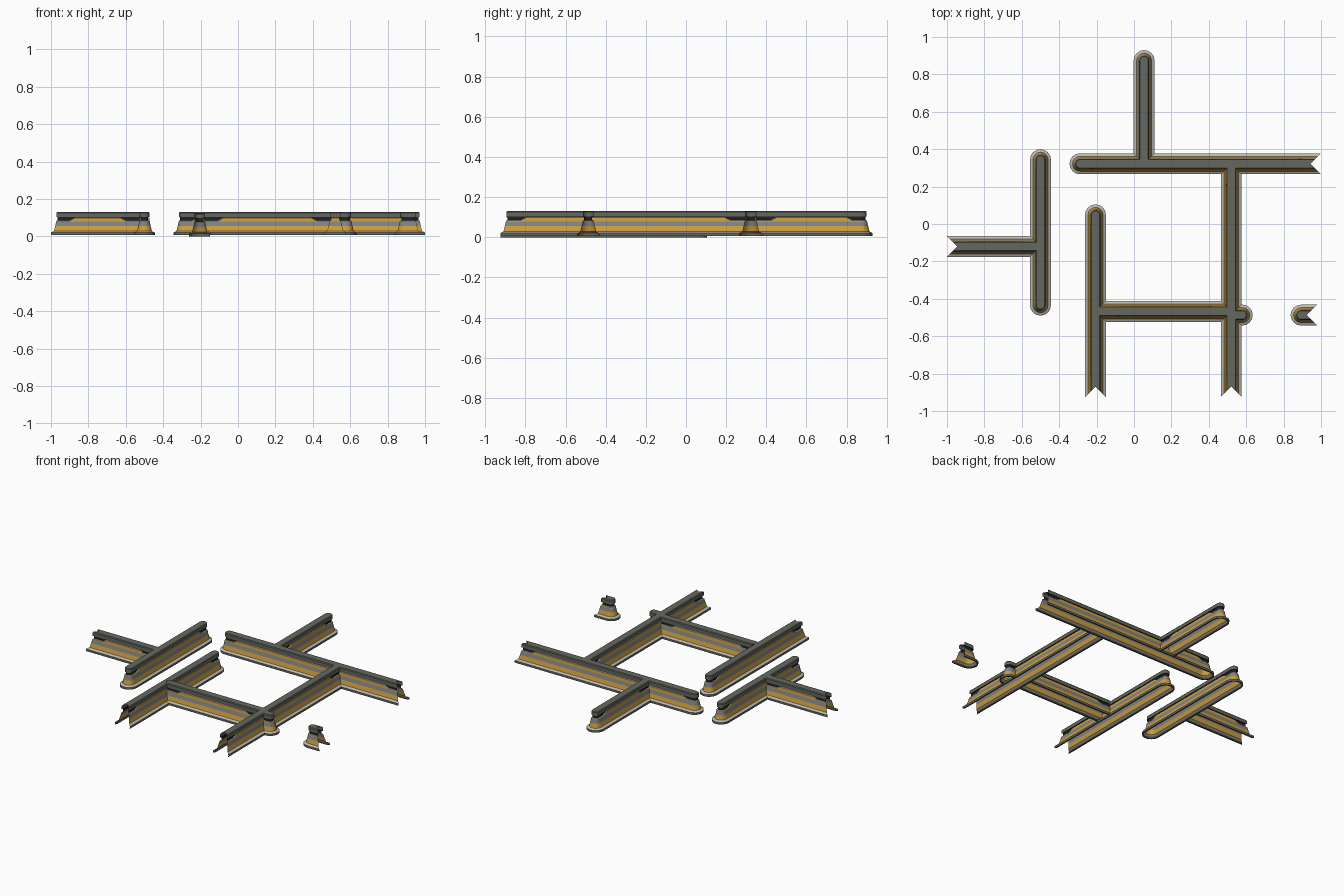
import bpy, bmesh, math
from mathutils import Vector

cube = bpy.data.objects.get("Cube")
if cube:
    bpy.data.objects.remove(cube)


def make_material(name, rgb):
    mat = bpy.data.materials.new(name)
    mat.use_nodes = True
    mat.diffuse_color = (*rgb, 1)
    mat.node_tree.nodes["Principled BSDF"].inputs["Base Color"].default_value = (*rgb, 1)
    return mat


DARK, LIGHT, GOLD, GRAY, BLACK = range(5)
materials = [
    make_material("dark grey", (0.13, 0.14, 0.115)),
    make_material("pale stone", (0.5, 0.48, 0.43)),
    make_material("gold", (0.6, 0.34, 0.05)),
    make_material("mid grey", (0.22, 0.23, 0.24)),
    make_material("black", (0.015, 0.015, 0.015)),
]

HALF = 0.056    # half width of the foot
LIFT = 0.015    # rise of the gold panel along the middle of a wall

# Half section from foot to ridge: half width, height, colour of next strip, lift
PROFILE = [
    (0.046, 0.006, DARK, 0),
    (HALF, 0.006, DARK, 0),
    (HALF, 0.020, LIGHT, 0),
    (0.040, 0.028, GOLD, 0),
    (0.033, 0.056, GRAY, 0),
    (0.028, 0.079, GOLD, 0),
    (0.026, 0.083, LIGHT, 1),
    (0.020, 0.086, BLACK, 1),
    (0.020, 0.104, BLACK, 0),
    (0.026, 0.104, DARK, 0),
    (0.026, 0.126, DARK, 0),
    (0.022, 0.131, DARK, 0),
    (0.000, 0.131, DARK, 0),
]


def end_columns(pos, kind, out):
    """Columns (base, outward factor, side factor, lift) closing one wall end."""
    if kind == "round":
        angles = [math.pi / 2 * i / 4 for i in range(5)]
        return [(pos - out * HALF, out * math.sin(a), math.cos(a), 0) for a in angles]
    if kind == "open":      # mitred: the foot reaches further than the cap
        return [(pos - out * HALF, out, 1, 0)]
    return [(pos, -out, 1, 0)]      # joined to the flank of a crossing wall


def wall(name, axis, offset, start, end, start_kind, end_kind, drop=0):
    cols = end_columns(start, start_kind, -1)[::-1]
    if end - start > 0.3:
        cols += [(start + 0.10, 0, 1, 0), (start + 0.13, 0, 1, 1),
                 (end - 0.13, 0, 1, 1), (end - 0.10, 0, 1, 0)]
    cols += end_columns(end, end_kind, 1)

    bm = bmesh.new()
    for side in (1, -1):
        grid = []
        for base, k, s, lift in cols:
            column = []
            for w, z, _, lifted in PROFILE:
                u, v = base + k * w, offset + side * s * w
                xy = (u, v) if axis == "x" else (v, u)
                column.append(bm.verts.new(Vector((*xy, z + LIFT * lift * lifted - drop))))
            grid.append(column)
        for a, b in zip(grid, grid[1:]):
            for i in range(len(PROFILE) - 1):
                quad = [a[i], b[i], b[i + 1], a[i + 1]]
                if (side == 1) == (axis == "x"):
                    quad.reverse()
                bm.faces.new(quad).material_index = PROFILE[i][2]
    # Weld both halves along the ridge and at the rounded ends
    bmesh.ops.remove_doubles(bm, verts=bm.verts, dist=0.0001)
    mesh = bpy.data.meshes.new(name)
    bm.to_mesh(mesh)
    bm.free()
    for mat in materials:
        mesh.materials.append(mat)
    obj = bpy.data.objects.new(name, mesh)
    bpy.context.collection.objects.link(obj)


# Right-hand T piece
wall("right_cross_wall", "y", -0.5, -0.49, 0.40, "round", "round")
wall("right_branch_wall", "x", -0.12, -1.0, -0.5, "open", "join")
# Central frame
wall("front_long_wall", "y", -0.206, -0.925, 0.105, "open", "round", 0.006)
wall("link_wall", "x", -0.467, -0.206, 0.52, "join", "join")
wall("left_long_wall", "y", 0.52, -0.925, 0.322, "open", "join")
wall("rear_long_wall", "x", 0.322, -0.345, 1.0, "round", "open")
wall("rear_branch_wall", "y", 0.054, 0.322, 0.93, "join", "round")
# Short gate posts
wall("gate_stub", "x", -0.487, 0.52, 0.635, "join", "round")
wall("gate_end_piece", "x", -0.487, 0.837, 0.98, "round", "open")
